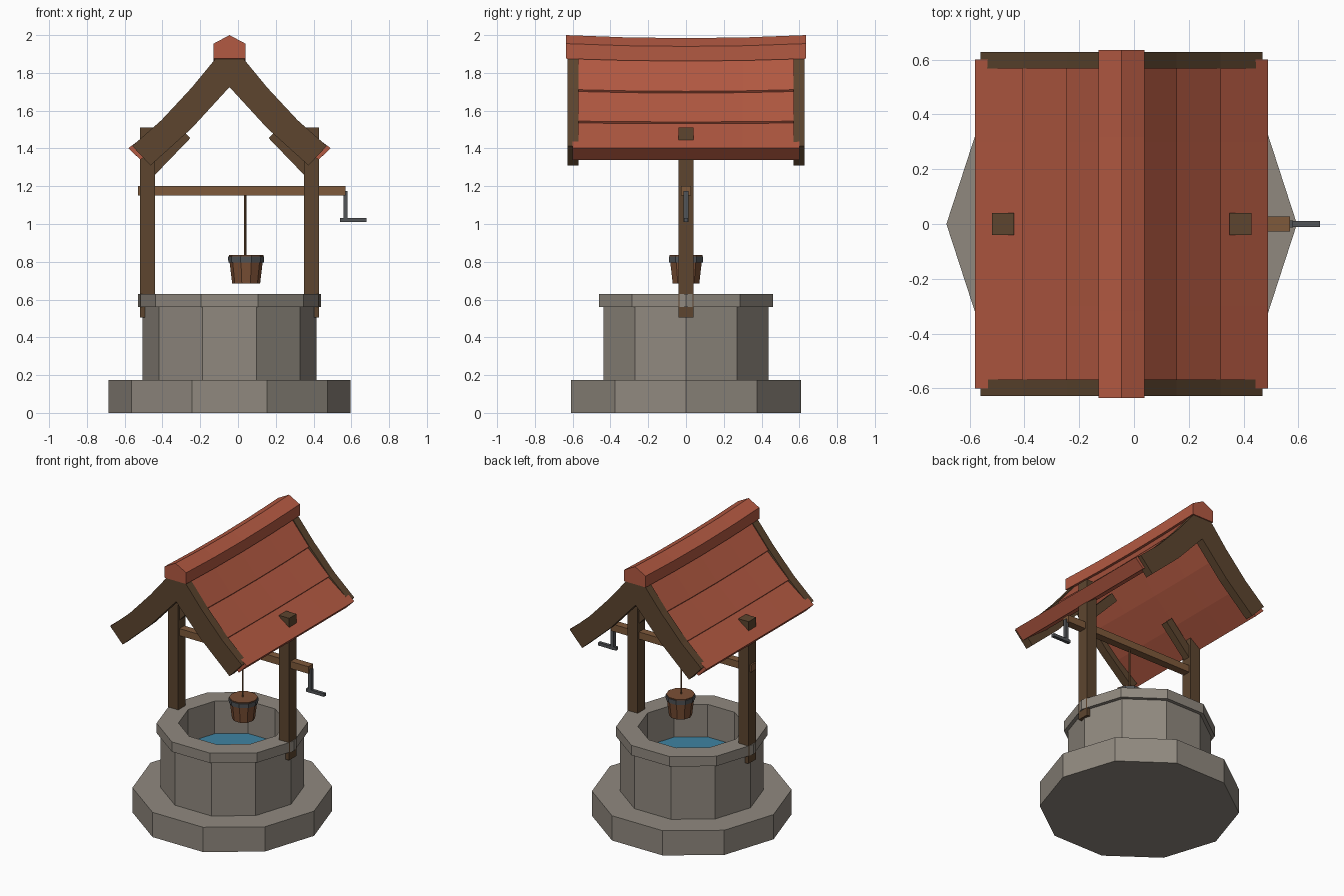
import bpy, bmesh, math

cube = bpy.data.objects.get("Cube")
if cube:
    bpy.data.objects.remove(cube, do_unlink=True)

CX = -0.045  # axis of the well


def material(name, color):
    m = bpy.data.materials.new(name)
    m.use_nodes = True
    m.diffuse_color = (*color, 1)
    bsdf = next(n for n in m.node_tree.nodes if n.type == 'BSDF_PRINCIPLED')
    bsdf.inputs["Base Color"].default_value = (*color, 1)
    return m


stone = material("grey stone", (0.28, 0.25, 0.212))
red = material("red roof", (0.45, 0.1, 0.054))
dark_wood = material("dark wood", (0.11, 0.06, 0.028))
wood = material("light wood", (0.21, 0.1, 0.043))
bucket_wood = material("bucket wood", (0.2, 0.08, 0.036))
water = material("blue water", (0.05, 0.23, 0.36))
metal = material("dark metal", (0.085, 0.09, 0.097))


def finish(name, bm, mat):
    bmesh.ops.recalc_face_normals(bm, faces=bm.faces)
    me = bpy.data.meshes.new(name)
    bm.to_mesh(me)
    bm.free()
    me.materials.append(mat)
    ob = bpy.data.objects.new(name, me)
    bpy.context.collection.objects.link(ob)
    return ob


def bridge(bm, a, b):
    n = len(a)
    for i in range(n):
        bm.faces.new((a[i], a[(i + 1) % n], b[(i + 1) % n], b[i]))


def lathe(name, profile, mat, cx=CX, sides=10, hollow=False):
    """Faceted turned part; a hollow one closes its profile into a ring."""
    bm = bmesh.new()
    rings = [[bm.verts.new((cx + r * math.cos(math.tau * i / sides),
                            r * math.sin(math.tau * i / sides), z))
              for i in range(sides)] for r, z in profile]
    for a, b in zip(rings, rings[1:]):
        bridge(bm, a, b)
    if hollow:
        bridge(bm, rings[-1], rings[0])
    else:
        bm.faces.new(rings[0])
        bm.faces.new(rings[-1])
    return finish(name, bm, mat)


def box(name, lo, hi, mat):
    bm = bmesh.new()
    bmesh.ops.create_cube(bm, size=1)
    for v in bm.verts:
        v.co = [(a + b) / 2 + c * (b - a) for a, b, c in zip(lo, hi, v.co)]
    return finish(name, bm, mat)


def prism(name, profile, y0, y1, mat, side=1, steps=1, sag=0.0):
    """Extrude an (offset, z) profile along y, sagging more the higher it is."""
    bm = bmesh.new()
    rings = []
    for k in range(steps + 1):
        y = y0 + (y1 - y0) * k / steps
        drop = sag * (1 - (y / max(abs(y0), abs(y1))) ** 2)
        rings.append([bm.verts.new((CX + side * u, y,
                                    z - drop * max(0, (z - 1.4) / 0.6)))
                      for u, z in profile])
    for a, b in zip(rings, rings[1:]):
        bridge(bm, a, b)
    bm.faces.new(rings[0])
    bm.faces.new(rings[-1])
    return finish(name, bm, mat)


# Stone well
lathe("base_step", [(0.64, 0), (0.64, 0.175)], stone)
lathe("well_wall", [(0.46, 0.17), (0.46, 0.56), (0.345, 0.56), (0.345, 0.17)],
      stone, hollow=True)
lathe("well_rim", [(0.485, 0.56), (0.485, 0.63), (0.345, 0.63), (0.345, 0.56)],
      stone, hollow=True)
lathe("water", [(0.344, 0.38), (0.344, 0.4)], water)

# Roof profiles, measured outward from the ridge
roof_profile = [(0, 1.955), (0.202, 1.712), (0.195, 1.702), (0.362, 1.545),
                (0.355, 1.535), (0.535, 1.402), (0.472, 1.34),
                (0.30, 1.47), (0.13, 1.635), (0, 1.80)]
barge_profile = [(0, 1.965), (0.2, 1.722), (0.36, 1.55), (0.515, 1.413),
                 (0.418, 1.31), (0.2, 1.507), (0, 1.725)]
brace_profile = [(0.395, 1.26), (0.207, 1.455), (0.25, 1.497), (0.44, 1.30)]
cap_profile = [(-0.084, 1.875), (-0.084, 1.955), (0, 2.0),
               (0.084, 1.955), (0.084, 1.875)]

# Posts, braces, roof slopes and gable boards on both sides
for side, label in ((1, "left"), (-1, "right")):
    x0, x1 = sorted((CX + side * 0.394, CX + side * 0.474))
    box(label + "_post", (x0, -0.041, 0.505), (x1, 0.041, 1.51), dark_wood)
    prism(label + "_brace", brace_profile, -0.025, 0.025, dark_wood, side)
    prism(label + "_roof_slope", roof_profile, -0.6, 0.6, red, side, 4, 0.018)
    prism(label + "_front_gable_board", barge_profile, -0.628, -0.568, dark_wood, side)
    prism(label + "_back_gable_board", barge_profile, 0.568, 0.628, dark_wood, side)
prism("ridge_cap", cap_profile, -0.635, 0.635, red, 1, 4, 0.016)

# Winch with crank
box("axle", (-0.53, -0.027, 1.15), (0.57, 0.027, 1.2), wood)
box("crank_arm", (0.558, -0.013, 1.01), (0.58, 0.013, 1.175), metal)
box("crank_handle", (0.54, -0.011, 1.01), (0.68, 0.011, 1.032), metal)

# Rope and bucket
BX = 0.043
lathe("rope", [(0.006, 0.82), (0.006, 1.16)], wood, BX - 0.005, 6)
lathe("bucket", [(0.074, 0.685), (0.092, 0.835)], bucket_wood, BX)
lathe("bucket_band", [(0.094, 0.797), (0.096, 0.828), (0.085, 0.828), (0.085, 0.797)],
      metal, BX, hollow=True)
